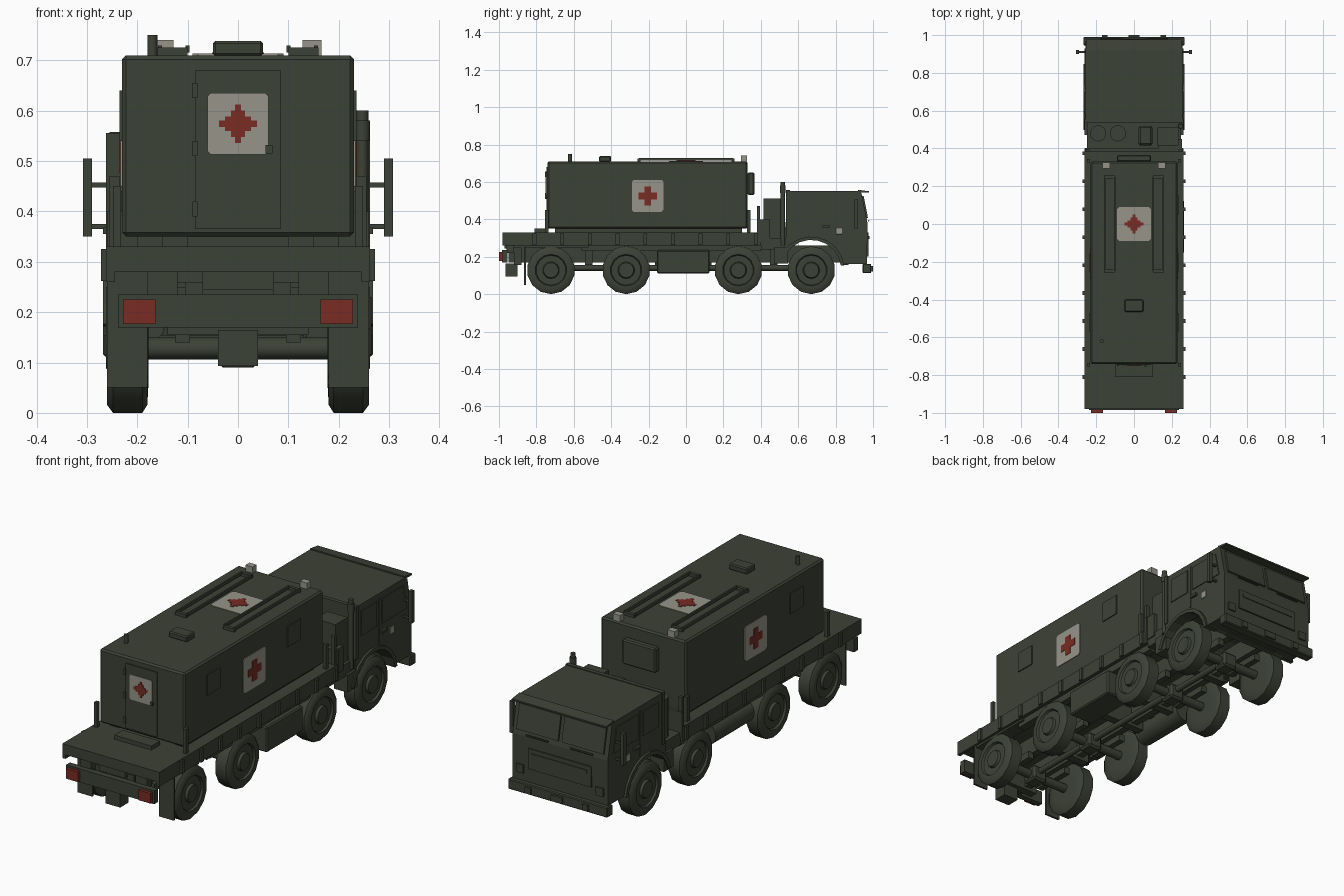
import bpy, bmesh, math
from mathutils import Vector, Matrix

if "Cube" in bpy.data.objects:
    bpy.data.objects.remove(bpy.data.objects["Cube"], do_unlink=True)


def material(name, colour):
    mat = bpy.data.materials.new(name)
    mat.use_nodes = True
    mat.diffuse_color = (*colour, 1)
    mat.node_tree.nodes["Principled BSDF"].inputs["Base Color"].default_value = (*colour, 1)
    return mat


OLIVE = material("olive_paint", (.046, .054, .037))
PALE = material("pale_grey", (.31, .30, .25))
RED = material("dull_red", (.19, .025, .017))
SIDES = (("left", 1), ("right", -1))


def finish(name, bm, mat, smooth=False):
    bmesh.ops.recalc_face_normals(bm, faces=bm.faces)
    mesh = bpy.data.meshes.new(name)
    bm.to_mesh(mesh)
    bm.free()
    mesh.materials.append(mat)
    obj = bpy.data.objects.new(name, mesh)
    bpy.context.collection.objects.link(obj)
    if smooth:
        bpy.ops.object.select_all(action='DESELECT')
        bpy.context.view_layer.objects.active = obj
        obj.select_set(True)
        bpy.ops.object.shade_smooth_by_angle(angle=math.radians(40))
    return obj


def box(name, x, y, z, mat=OLIVE, bevel=0):
    """Box from three (low, high) ranges."""
    bm = bmesh.new()
    bmesh.ops.create_cube(bm, size=1)
    for v in bm.verts:
        v.co = [sum(r) / 2 + c * (r[1] - r[0]) for r, c in zip((x, y, z), v.co)]
    if bevel:
        bmesh.ops.bevel(bm, geom=bm.edges[:], offset=bevel, segments=1, affect='EDGES')
    return finish(name, bm, mat)


def pair(name, x, y, z, mat=OLIVE, bevel=0):
    """The same box on both sides of the truck."""
    for side, s in SIDES:
        box(f"{side}_{name}", sorted((s * x[0], s * x[1])), y, z, mat, bevel)


def place(axis, u, v, a):
    return {'x': (a, u, v), 'y': (u, a, v), 'z': (u, v, a)}[axis]


def prism(name, pts, axis, low, high, mat=OLIVE):
    """Extrude a flat outline along an axis."""
    bm = bmesh.new()
    ends = [[bm.verts.new(place(axis, u, v, a)) for u, v in pts] for a in (low, high)]
    for ring in ends:
        bm.faces.new(ring)
    for i in range(len(pts)):
        j = (i + 1) % len(pts)
        bm.faces.new((ends[0][i], ends[0][j], ends[1][j], ends[1][i]))
    return finish(name, bm, mat)


def rod(name, centre, axis, radius, length, sides=12, mat=OLIVE):
    bm = bmesh.new()
    turn = {'x': Matrix.Rotation(math.pi / 2, 4, 'Y'),
            'y': Matrix.Rotation(math.pi / 2, 4, 'X'), 'z': Matrix()}[axis]
    bmesh.ops.create_cone(bm, cap_ends=True, segments=sides, radius1=radius, radius2=radius,
                          depth=length, matrix=Matrix.Translation(centre) @ turn)
    return finish(name, bm, mat, True)


def arc(cy, cz, r, start, end, steps):
    angles = [math.radians(start + (end - start) * i / steps) for i in range(steps + 1)]
    return [(cy + r * math.cos(a), cz + r * math.sin(a)) for a in angles]


def emblem(name, axis, centre, half, steps, surface, out):
    """Pale plate with a stepped red cross on top."""
    u, v = centre
    c = half * .88
    corner = [(half, -c), (half, c), (c, half)]
    for part, quarter, mat, lift in (("plate", corner, PALE, .003), ("cross", steps, RED, .005)):
        pts = []
        for k in range(4):
            co, si = round(math.cos(k * math.pi / 2)), round(math.sin(k * math.pi / 2))
            src = quarter if part == "cross" else quarter[:2]
            pts += [(u + p * co - q * si, v + p * si + q * co) for p, q in src]
        prism(f"{name}_{part}", pts, axis, surface - out * .002, surface + out * lift, mat)


# Wheels, axles and hubs
AXLES = (-.722, -.32, .28, .67)
PROFILE = ((.178, 0), (.178, .075), (.18, .112), (.19, .128), (.248, .128), (.26, .112),
           (.26, .085), (.25, .08), (.25, .045), (.262, .04), (.262, 0))
for n, cy in enumerate(AXLES, 1):
    for side, s in SIDES:
        bm = bmesh.new()
        verts = [bm.verts.new((s * x, cy, .128 + r)) for x, r in PROFILE]
        edges = [bm.edges.new(e) for e in zip(verts, verts[1:])]
        bmesh.ops.spin(bm, geom=verts + edges, cent=(0, cy, .128), axis=(1, 0, 0),
                       angle=math.tau, steps=14)
        bmesh.ops.remove_doubles(bm, verts=bm.verts, dist=.0005)
        finish(f"{side}_wheel_{n}", bm, OLIVE, True)
    rod(f"axle_{n}", (0, cy, .128), 'x', .022, .38)
    box(f"differential_{n}", (-.04, .04), (cy - .04, cy + .04), (.09, .165), bevel=.01)
    pair(f"spring_{n}", (.095, .125), (cy - .1, cy + .1), (.14, .175))

# Chassis
pair("frame_rail", (.07, .105), (-.95, .93), (.17, .26))
for n, cy in enumerate((-.9, -.52, -.12, .1, .47, .85)):
    box(f"cross_member_{n}", (-.14, .14), (cy - .02, cy + .02), (.155, .25))
box("tow_block", (-.04, .04), (-.965, -.9), (.093, .165))
rod("drive_shaft", (0, -.03, .14), 'y', .015, 1.35)
box("fuel_tank", (.13, .265), (-.155, .125), (.11, .235), bevel=.006)
rod("air_cylinder", (-.2, -.015, .18), 'y', .055, .3, 16)
pair("tank_bracket", (.1, .2), (-.06, -.03), (.2, .26))

# Flat bed with side stakes
box("bed_deck", (-.26, .26), (-.98, .4), (.28, .33))
pair("bed_side", (.245, .262), (-.98, .4), (.26, .33))
pair("lower_side", (.18, .25), (-.86, -.52), (.25, .282))
pair("side_skirt", (.2, .24), (-.56, .4), (.23, .27))
for n in range(9):
    cy = -.81 + n * .148
    pair(f"stake_{n}", (.26, .272), (cy - .01, cy + .01), (.262, .325))
box("headboard", (-.26, .26), (.385, .402), (.28, .4))
box("rear_beam", (-.07, .07), (-.97, -.94), (.245, .285))
pair("light_bracket", (.12, .18), (-.96, -.92), (.22, .285))
box("light_bar", (-.238, .238), (-.985, -.955), (.17, .235))
pair("tail_light", (.164, .228), (-1, -.98), (.176, .225), RED)
pair("mud_flap", (.18, .26), (-.866, -.856), (.05, .285))
box("door_step", (-.1, .1), (-.81, -.745), (.33, .35))
for cy in (-.745, .335):
    pair("lock_post", (.232, .248), (cy - .01, cy + .01), (.33, .45))
pair("front_post", (.235, .255), (.38, .395), (.33, .47))

# Shelter body
box("shelter", (-.23, .23), (-.74, .33), (.35, .71), bevel=.008)
pair("shelter_skid", (.15, .2), (-.7, .3), (.328, .355))
box("rear_door", (-.085, .085), (-.747, -.735), (.365, .68))
for cz in (.405, .525, .64):
    box("door_hinge", (-.09, -.08), (-.753, -.74), (cz - .015, cz + .015))
box("door_handle", (.055, .068), (-.755, -.74), (.515, .532))
pair("rear_hatch", (.225, .235), (-.57, -.47), (.54, .64))
box("front_hatch", (.225, .235), (.05, .15), (.54, .64))
box("cooler", (-.09, .09), (.33, .365), (.53, .65), bevel=.006)

# Medical markings
plus = [(.05, -.018), (.05, .018), (.018, .018)]
diamond = [(.038, -.006), (.038, .006), (.026, .006), (.026, .014), (.014, .014), (.014, .026),
           (.006, .026)]
wide = [(p * 1.35, q * 1.35) for p, q in diamond]
emblem("left_marking", 'x', (-.205, .525), .085, plus, .23, 1)
emblem("right_marking", 'x', (-.205, .525), .085, plus, -.23, -1)
emblem("door_marking", 'y', (0, .574), .061, diamond, -.747, -1)
emblem("roof_marking", 'z', (0, 0), .09, wide, .71, 1)

# Roof fittings
for x in (.1, .155):
    pair("roof_rail", (x - .004, x + .004), (-.25, .25), (.715, .729))
for cy in (-.25, .25):
    pair("rail_end", (.1, .16), (cy - .008, cy + .008), (.708, .725))
pair("roof_lamp", (.128, .166), (.295, .325), (.708, .74), PALE)
box("roof_vent", (-.05, .05), (-.465, -.4), (.708, .738), bevel=.005)
rod("roof_stub", (-.17, -.62, .728), 'z', .01, .045)

# Cab shell with wheel arches cut into its outline
ARCH = arc(.67, .13, .168, 158, 8, 9)
cab = [(.535, .2), *ARCH, (.85, .16), (.968, .16), (.97, .38), (.938, .54), (.925, .552),
       (.55, .552), (.535, .54)]
prism("cab", cab, 'x', -.257, .257)
for side, s in SIDES:
    lip = arc(.67, .13, .178, 165, 8, 9) + arc(.67, .13, .16, 8, 165, 9)
    prism(f"{side}_arch_lip", lip, 'x', s * .2, s * .268)
prism("sun_visor", [(.92, .545), (.978, .543), (.978, .55), (.92, .558)], 'x', -.255, .255)
box("cab_rear_lip", (-.262, .262), (.535, .555), (.3, .556))
box("bumper", (-.268, .268), (.945, .99), (.112, .162), bevel=.004)
box("bumper_plate", (-.03, .03), (.985, 1), (.12, .15))
pair("bumper_hook", (.14, .17), (.985, 1), (.12, .15))
box("grille_panel", (-.17, .17), (.96, .976), (.23, .33))
box("grille_bar", (-.15, .15), (.96, .98), (.295, .31))
pair("headlight", (.195, .235), (.96, .976), (.2, .24))
pair("indicator", (.257, .261), (.8, .835), (.32, .355), PALE, .001)
glass = [(.965, .405), (.973, .407), (.95, .525), (.94, .525)]
for side, s in SIDES:
    prism(f"{side}_windscreen", glass, 'x', s * .01, s * .235)
    wiper = rod(f"{side}_wiper", (s * .12, .977, .392), 'x', .004, .12, 6)
    prism(f"{side}_door_window", [(.74, .4), (.93, .4), (.905, .52), (.74, .52)],
          'x', s * .25, s * .261)
pair("rear_window", (.25, .261), (.58, .7), (.4, .52))
pair("door_seam", (.25, .26), (.715, .725), (.31, .53))
pair("door_grip", (.257, .268), (.73, .77), (.355, .368))
pair("cab_step", (.19, .262), (.47, .545), (.165, .25))

# Mirrors on twin arms
pair("mirror", (.29, .308), (.9, .92), (.35, .505))
for z in (.37, .452):
    pair("mirror_arm", (.25, .295), (.905, .915), (z - .005, z + .005))

# Equipment bay behind the cab
box("bay_floor", (-.25, .25), (.4, .54), (.24, .3))
for x in (-.19, -.085):
    rod("air_bottle", (x, .48, .39), 'z', .043, .2, 14)
box("air_filter", (.025, .098), (.415, .52), (.29, .5), bevel=.01)
box("engine_box", (.125, .235), (.415, .51), (.29, .51))
box("bay_locker", (.13, .255), (.4, .45), (.28, .4))
rod("exhaust_stack", (.247, .518, .43), 'z', .012, .34)
rod("exhaust_cap", (.247, .518, .56), 'z', .015, .04)
